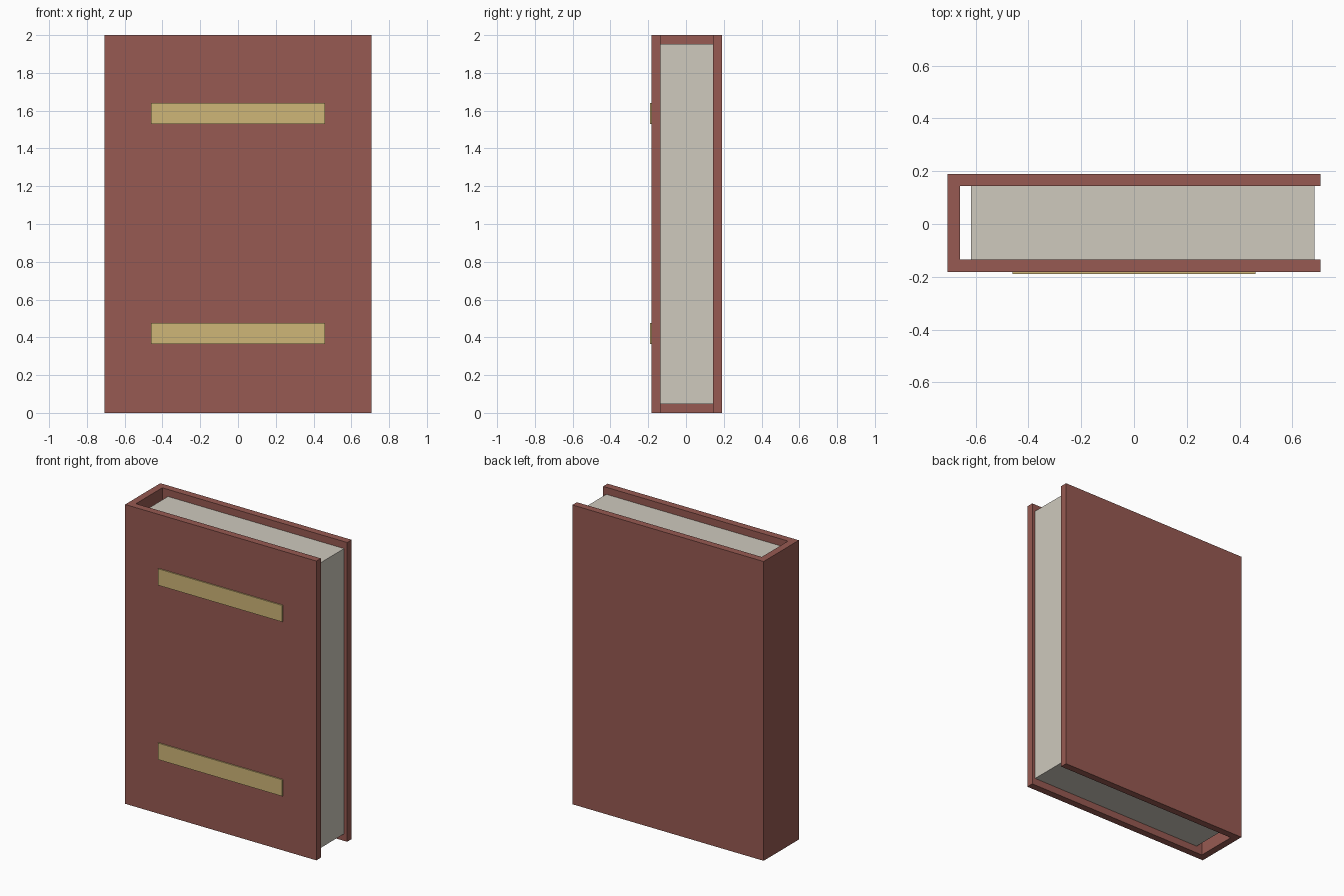
import bpy
import bmesh
from mathutils import Vector

default = bpy.data.objects.get("Cube")
if default:
    bpy.data.objects.remove(default, do_unlink=True)


def material(name, rgb):
    mat = bpy.data.materials.new(name)
    mat.use_nodes = True
    colour = (*rgb, 1.0)
    mat.diffuse_color = colour
    mat.node_tree.nodes["Principled BSDF"].inputs["Base Color"].default_value = colour
    return mat


def box(name, low, high, mat):
    """Box spanning two opposite corners."""
    low, high = Vector(low), Vector(high)
    bm = bmesh.new()
    bmesh.ops.create_cube(bm, size=1)
    bmesh.ops.scale(bm, vec=high - low, verts=bm.verts)
    mesh = bpy.data.meshes.new(name)
    bm.to_mesh(mesh)
    bm.free()
    mesh.materials.append(mat)
    obj = bpy.data.objects.new(name, mesh)
    obj.location = (low + high) / 2
    bpy.context.collection.objects.link(obj)
    return obj


leather = material("red_brown_cover", (0.31, 0.102, 0.084))
paper = material("warm_grey_paper", (0.62, 0.585, 0.51))
gold = material("pale_gold", (0.62, 0.465, 0.187))

HALF_WIDTH, HEIGHT = 0.707, 2.0
BOARD = 0.047                      # cover thickness
FRONT, BACK = -0.182, 0.19         # outer faces of the covers
INNER_FRONT, INNER_BACK = FRONT + BOARD, BACK - BOARD

# Cover boards and spine
box("front_cover", (-HALF_WIDTH, FRONT, 0), (HALF_WIDTH, INNER_FRONT, HEIGHT), leather)
box("back_cover", (-HALF_WIDTH, INNER_BACK, 0), (HALF_WIDTH, BACK, HEIGHT), leather)
box("spine", (-HALF_WIDTH, INNER_FRONT, 0), (-HALF_WIDTH + BOARD, INNER_BACK, HEIGHT), leather)

# Page block, set back from the edges and the spine
box("pages", (-0.618, INNER_FRONT, BOARD), (0.684, INNER_BACK, HEIGHT - BOARD), paper)

# Raised bands on the front cover
for name, z in (("lower_band", 0.42), ("upper_band", 1.585)):
    box(name, (-0.46, FRONT - 0.008, z - 0.055), (0.46, FRONT, z + 0.055), gold)
